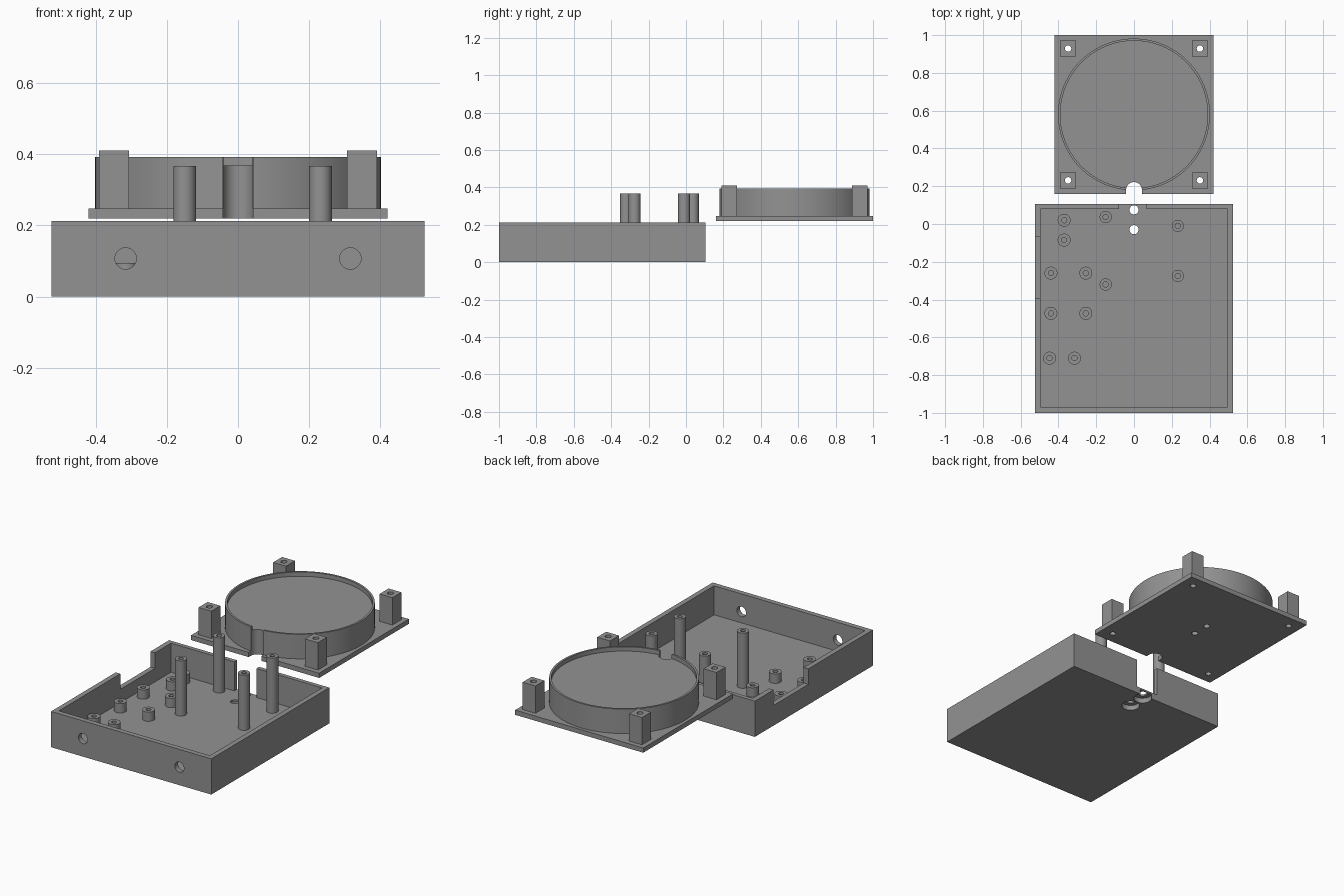
import bpy, bmesh, math
from mathutils import Matrix, Vector

if "Cube" in bpy.data.objects:
    bpy.data.objects.remove(bpy.data.objects["Cube"])

grey = bpy.data.materials.new("plain_grey")
grey.diffuse_color = (0.29, 0.29, 0.29, 1)
grey.use_nodes = True
grey.node_tree.nodes["Principled BSDF"].inputs["Base Color"].default_value = grey.diffuse_color


def finish(name, bm):
    bmesh.ops.recalc_face_normals(bm, faces=bm.faces)
    me = bpy.data.meshes.new(name)
    bm.to_mesh(me)
    bm.free()
    me.materials.append(grey)
    ob = bpy.data.objects.new(name, me)
    bpy.context.collection.objects.link(ob)
    return ob


def box(name, lo, hi):
    bm = bmesh.new()
    lo, hi = Vector(lo), Vector(hi)
    mat = Matrix.Translation((lo + hi) / 2) @ Matrix.Diagonal((*(hi - lo), 1))
    bmesh.ops.create_cube(bm, size=1, matrix=mat)
    return finish(name, bm)


def cyl(name, center, r, depth, axis="Z", seg=48):
    bm = bmesh.new()
    rot = Matrix.Rotation(math.pi / 2, 4, "X") if axis == "Y" else Matrix()
    bmesh.ops.create_cone(bm, cap_ends=True, segments=seg, radius1=r, radius2=r,
                          depth=depth, matrix=Matrix.Translation(center) @ rot)
    return finish(name, bm)


def lathe(name, x, y, profile, seg=48):
    """Spin a closed-ended (r, z) profile around the vertical axis at x, y."""
    bm = bmesh.new()
    vs = [bm.verts.new((r, 0, z)) for r, z in profile]
    es = [bm.edges.new(p) for p in zip(vs, vs[1:])]
    bmesh.ops.spin(bm, geom=vs + es, cent=(0, 0, 0), axis=(0, 0, 1),
                   angle=2 * math.pi, steps=seg)
    bmesh.ops.remove_doubles(bm, verts=bm.verts, dist=1e-5)
    bmesh.ops.translate(bm, verts=bm.verts, vec=(x, y, 0))
    return finish(name, bm)


def cut(ob, cutters):
    for c in cutters:
        m = ob.modifiers.new("cut", "BOOLEAN")
        m.operation, m.solver, m.object = "DIFFERENCE", "EXACT", c
    dg = bpy.context.evaluated_depsgraph_get()
    me = bpy.data.meshes.new_from_object(ob.evaluated_get(dg))
    ob.modifiers.clear()
    ob.data = me
    for c in cutters:
        if c.name in bpy.data.objects:
            bpy.data.objects.remove(c)


FLOOR, RIM = 0.04, 0.212

# Open tray with wall notches, front holes and counterbored floor holes
tray = box("tray", (-0.525, -1, 0), (0.525, 0.105, RIM))
cutters = [
    box("cavity", (-0.495, -0.97, FLOOR), (0.495, 0.08, 0.5)),
    box("back_notch", (-0.08, 0.06, FLOOR), (0.065, 0.2, 0.5)),
    box("side_notch", (-0.6, -0.395, 0.12), (-0.48, -0.07, 0.5)),
]
for x in (-0.316, 0.316):
    cutters.append(cyl("front_hole", (x, -1, 0.107), 0.03, 0.2, "Y"))
for y in (0.075, -0.03):
    cutters.append(cyl("floor_hole", (0, y, 0), 0.024, 0.2))
    cutters.append(cyl("counterbore", (0, y, -0.035), 0.05, 0.13))
cut(tray, cutters)

# Tall and short mounting posts with blind screw holes
tall = [(-0.15, 0.037), (-0.15, -0.32), (0.232, -0.01), (0.232, -0.275)]
short = [(-0.37, 0.02), (-0.37, -0.085), (-0.44, -0.26), (-0.255, -0.26),
         (-0.44, -0.473), (-0.255, -0.473), (-0.447, -0.71), (-0.315, -0.71)]
for label, spots, r, top in (("tall_post", tall, 0.032, 0.367),
                             ("short_post", short, 0.034, 0.095)):
    for x, y in spots:
        lathe(label, x, y, [(0, FLOOR - 0.005), (r, FLOOR - 0.005), (r, top),
                            (0.014, top), (0.014, FLOOR + 0.002), (0, FLOOR + 0.002)])

# Lid plate with a shallow round dish on it
CY, P0, P1 = 0.58, 0.22, 0.248
plate = box("lid_plate", (-0.42, 0.16, P0), (0.42, 1, P1))
dish = lathe("round_dish", 0, CY, [(0, P1 - 0.004), (0.402, P1 - 0.004), (0.402, 0.393),
                                   (0.39, 0.393), (0.39, 0.368), (0, 0.368)], 96)
corners = [(sx * 0.349, CY + sy * 0.349) for sx in (-1, 1) for sy in (-1, 1)]


def relief():
    """Cable slot at the lid edge and two blind holes under its centre."""
    return [cyl("cable_slot", (0, 0.18, 0.3), 0.042, 0.4),
            box("slot_mouth", (-0.042, 0.1, 0.1), (0.042, 0.18, 0.5)),
            cyl("blind_hole", (0, CY - 0.052, 0.26), 0.018, 0.12),
            cyl("blind_hole", (0, CY + 0.052, 0.26), 0.018, 0.12)]


cut(dish, relief())
cut(plate, relief() + [cyl("screw_hole", (x, y, 0.3), 0.017, 0.4) for x, y in corners])

# Square corner posts with through holes
for x, y in corners:
    post = box("corner_post", (x - 0.042, y - 0.042, P1 - 0.004), (x + 0.042, y + 0.042, 0.41))
    cut(post, [cyl("screw_hole", (x, y, 0.3), 0.017, 0.4)])

# Smooth the round walls, keep edges sharp
for ob in bpy.data.objects:
    bpy.ops.object.select_all(action="DESELECT")
    ob.select_set(True)
    bpy.context.view_layer.objects.active = ob
    bpy.ops.object.shade_smooth_by_angle(angle=math.radians(30))
